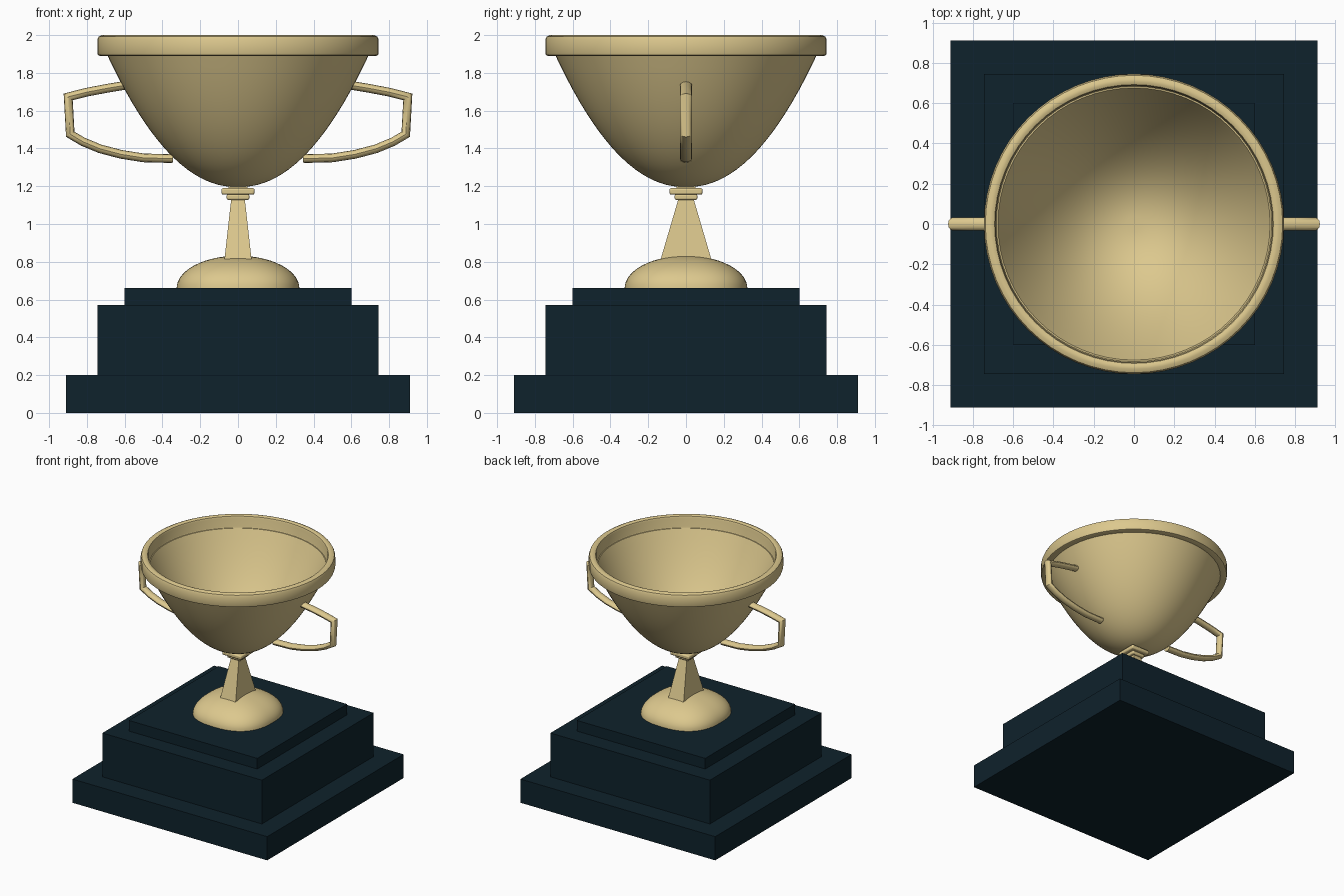
import bpy, bmesh, math
from mathutils import Vector

if "Cube" in bpy.data.objects:
    bpy.data.objects.remove(bpy.data.objects["Cube"])


def material(name, color):
    m = bpy.data.materials.new(name)
    m.diffuse_color = (*color, 1)
    m.use_nodes = True
    m.node_tree.nodes["Principled BSDF"].inputs["Base Color"].default_value = m.diffuse_color
    return m


gold = material("pale gold", (0.72, 0.58, 0.27))
navy = material("dark navy", (0.0045, 0.016, 0.025))


def skin(name, rings, mat, cap_start=True, cap_end=True, angle=30):
    """Join rings of points into a closed-round surface."""
    bm = bmesh.new()
    loops = [[bm.verts.new(p) for p in r] for r in rings]
    n = len(loops[0])
    for a, b in zip(loops, loops[1:]):
        for i in range(n):
            j = (i + 1) % n
            bm.faces.new((a[i], a[j], b[j], b[i]))
    if cap_start:
        bm.faces.new(loops[0][::-1])
    if cap_end:
        bm.faces.new(loops[-1])
    bmesh.ops.recalc_face_normals(bm, faces=bm.faces)
    me = bpy.data.meshes.new(name)
    bm.to_mesh(me)
    bm.free()
    me.materials.append(mat)
    ob = bpy.data.objects.new(name, me)
    bpy.context.collection.objects.link(ob)
    bpy.ops.object.select_all(action='DESELECT')
    ob.select_set(True)
    bpy.context.view_layer.objects.active = ob
    if angle:
        bpy.ops.object.shade_smooth_by_angle(angle=math.radians(angle))
    return ob


def rect(hx, hy, z):
    return [(-hx, -hy, z), (hx, -hy, z), (hx, hy, z), (-hx, hy, z)]


def circle(r, z, power=2.0, n=64):
    """Circle, or a rounded square when power is above 2."""
    pts = []
    for i in range(n):
        a = 2 * math.pi * i / n
        c, s = math.cos(a), math.sin(a)
        k = r / (abs(c) ** power + abs(s) ** power) ** (1 / power)
        pts.append((k * c, k * s, z))
    return pts


# stepped plinth
for name, h, z0, z1 in (("plinth_bottom", 0.91, 0, 0.2),
                        ("plinth_middle", 0.745, 0.2, 0.57),
                        ("plinth_top", 0.60, 0.57, 0.66)):
    skin(name, [rect(h, h, z0), rect(h, h, z1)], navy, angle=0)

# domed foot, rounded square in plan
angles = [math.radians(90 * i / 14) for i in range(14)]
skin("foot", [circle(0.325 * math.cos(t), 0.66 + 0.172 * math.sin(t), 2.5)
              for t in angles], gold)

# tapered four-sided stem
skin("stem", [rect(0.073, 0.138, 0.80), rect(0.035, 0.038, 1.14)], gold, angle=0)

# square collars and neck under the bowl
for name, h, z0, z1, bev in (("collar_lower", 0.06, 1.128, 1.157, 0.008),
                             ("collar_upper", 0.088, 1.155, 1.19, 0.01),
                             ("neck", 0.05, 1.185, 1.203, 0)):
    ob = skin(name, [rect(h, h, z0), rect(h, h, z1)], gold)
    if bev:
        mod = ob.modifiers.new("round", 'BEVEL')
        mod.width, mod.segments = bev, 2

# bowl: curved outside and a slightly smaller inside
N = 20
outer = [(0.04 + 0.655 * i / N) for i in range(N + 1)]
profile = [(r, 1.195 + 0.705 * (r / 0.695) ** 2.12) for r in outer]
inside = [(r * 0.972, z + 0.02 * (1 - i / N)) for i, (r, z) in enumerate(profile)]
skin("bowl", [circle(r, z) for r, z in profile + inside[::-1]], gold)

# rolled rim
rim = [(0.68, 1.893), (0.73, 1.89), (0.741, 1.894), (0.745, 1.905),
       (0.745, 1.975), (0.738, 1.992), (0.72, 2.0), (0.705, 2.0),
       (0.692, 1.994), (0.687, 1.98), (0.687, 1.91), (0.68, 1.893)]
skin("rim", [circle(r, z) for r, z in rim], gold, False, False, 40)

# handles: oval tube swept along a mitred path, mirrored
path = [Vector(p) for p in ((0.605, 1.733), (0.70, 1.717), (0.80, 1.698),
                            (0.899, 1.673), (0.888, 1.475), (0.82, 1.435),
                            (0.73, 1.398), (0.62, 1.369), (0.50, 1.35),
                            (0.345, 1.346))]
rings = []
for i, p in enumerate(path):
    d0 = (p - path[max(i - 1, 0)]) if i else path[1] - p
    d1 = (path[i + 1] - p) if i < len(path) - 1 else d0
    d0, d1 = d0.normalized(), d1.normalized()
    t = (d0 + d1).normalized()
    side = Vector((-t.y, t.x)) * (0.023 / max(t.dot(d0), 0.5))
    ring = []
    for k in range(12):
        a = 2 * math.pi * k / 12
        q = p + side * math.cos(a)
        ring.append((q.x, 0.033 * math.sin(a), q.y))
    rings.append(ring)
handle = skin("handles", rings, gold, angle=40)
handle.modifiers.new("mirror", 'MIRROR').use_axis[0] = True
